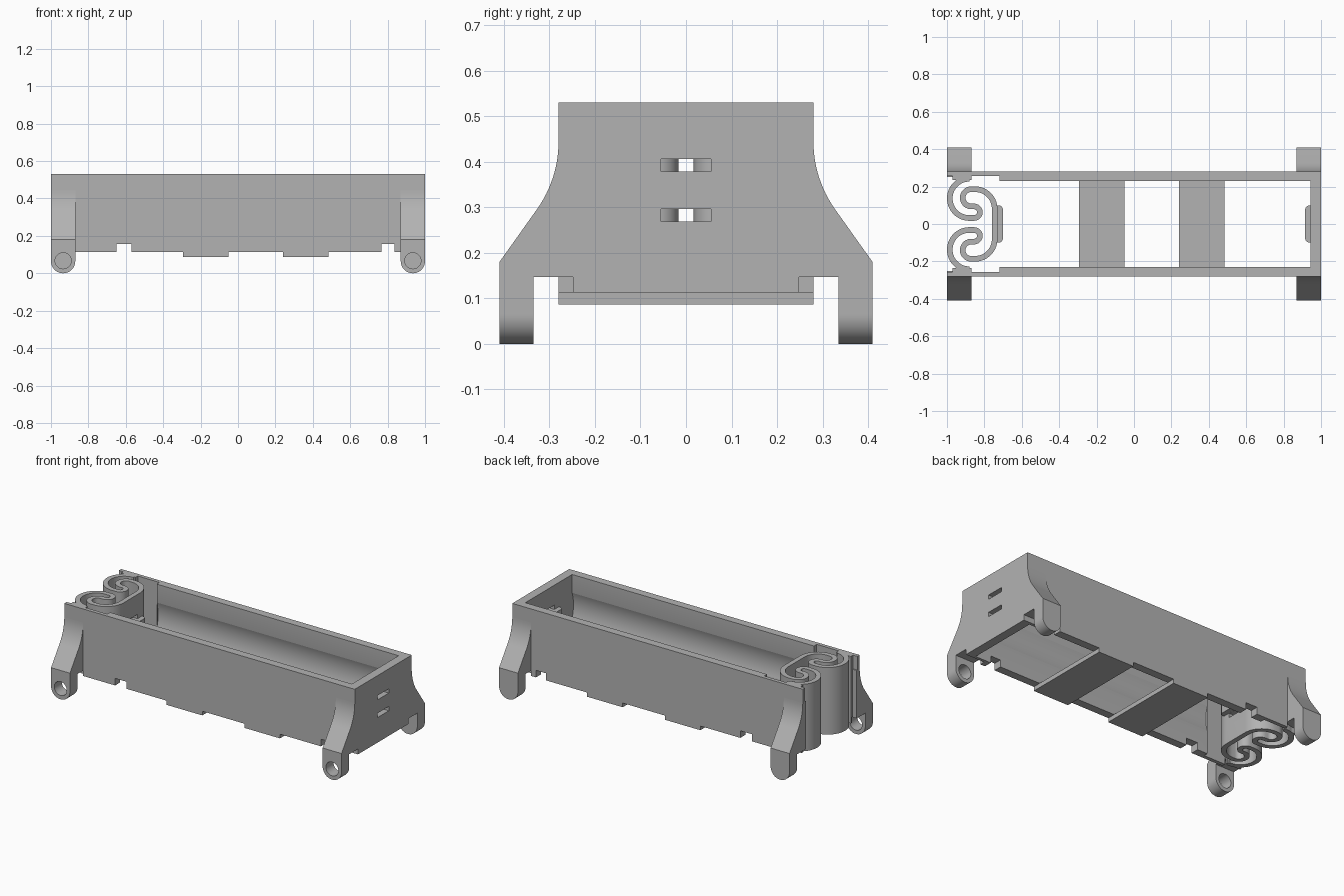
import bpy, bmesh, math
from mathutils import Vector

cube = bpy.data.objects.get("Cube")
if cube:
    bpy.data.objects.remove(cube, do_unlink=True)

grey = bpy.data.materials.new("plain grey plastic")
grey.use_nodes = True
grey.diffuse_color = (0.45, 0.45, 0.45, 1)
grey.node_tree.nodes["Principled BSDF"].inputs["Base Color"].default_value = grey.diffuse_color

BASE, TOP, WALL, INNER = 0.113, 0.53, 0.28, 0.23


def finish(name, bm):
    bmesh.ops.recalc_face_normals(bm, faces=bm.faces)
    mesh = bpy.data.meshes.new(name)
    bm.to_mesh(mesh)
    bm.free()
    mesh.materials.append(grey)
    ob = bpy.data.objects.new(name, mesh)
    bpy.context.collection.objects.link(ob)
    return ob


def prism(name, points, direction):
    """Extrude a flat outline of 3D points along a direction."""
    bm = bmesh.new()
    face = bm.faces.new([bm.verts.new(p) for p in points])
    new = bmesh.ops.extrude_face_region(bm, geom=[face])["geom"]
    bmesh.ops.translate(bm, vec=direction, verts=[v for v in new if isinstance(v, bmesh.types.BMVert)])
    return finish(name, bm)


def boxes(name, spans):
    """One mesh of separate boxes, each given as (x0, x1, y0, y1, z0, z1)."""
    bm = bmesh.new()
    for x0, x1, y0, y1, z0, z1 in spans:
        verts = bmesh.ops.create_cube(bm, size=1)["verts"]
        for v in verts:
            v.co = ((x0, x1)[v.co.x > 0], (y0, y1)[v.co.y > 0], (z0, z1)[v.co.z > 0])
    return finish(name, bm)


def cylinder(name, radius, start, end, sides=64):
    a, b = Vector(start), Vector(end)
    bm = bmesh.new()
    bmesh.ops.create_cone(bm, cap_ends=True, segments=sides, radius1=radius, radius2=radius, depth=(b - a).length)
    turn = (b - a).to_track_quat("Z", "Y")
    for v in bm.verts:
        v.co = turn @ v.co + (a + b) / 2
    return finish(name, bm)


def activate(ob):
    bpy.ops.object.select_all(action="DESELECT")
    ob.select_set(True)
    bpy.context.view_layer.objects.active = ob


def cut(ob, cutter):
    cutter.hide_render = True
    mod = ob.modifiers.new("cut", "BOOLEAN")
    mod.operation, mod.solver, mod.object = "DIFFERENCE", "EXACT", cutter
    activate(ob)
    bpy.ops.object.modifier_apply(modifier=mod.name)
    bpy.data.objects.remove(cutter, do_unlink=True)


def smooth(ob):
    activate(ob)
    bpy.ops.object.shade_smooth_by_angle(angle=math.radians(30))


def arc(cx, cy, r, a0, a1, n):
    steps = [math.radians(a0 + (a1 - a0) * i / n) for i in range(n + 1)]
    return [(cx + r * math.cos(a), cy + r * math.sin(a)) for a in steps]


# Open-ended tray: two long walls, one end wall, thinner walls around the spring
half = [(-1, WALL), (-1, 0.257), (-0.97, 0.257), (-0.97, 0.235), (-0.87, 0.235),
        (-0.87, 0.257), (-0.72, 0.257), (-0.72, INNER), (0.945, INNER)]
plan = [(1, WALL)] + half + [(x, -y) for x, y in reversed(half)] + [(1, -WALL)]
tray = prism("tray_walls", [(x, y, BASE) for x, y in plan], (0, 0, TOP - BASE))

# Shallow round hollow along the inside of the long walls
cut(tray, cylinder("hollow_cutter", 0.243, (-0.72, 0, 0.337), (0.945, 0, 0.337), 96))

# Bottom notches, corner clearances and wire slots
notches = [(x, x + w, -0.4, 0.4, 0, 0.157) for x, w in ((-0.65, 0.08), (0.767, 0.07))]
for s in (-1, 1):
    for x0, x1 in ((-1.1, -0.87), (0.87, 1.1)):
        notches.append((x0, x1, min(s * 0.248, s * 0.4), max(s * 0.248, s * 0.4), 0, 0.147))
slots = [(-0.055, 0.055, z, z + 0.027) for z in (0.269, 0.379)]
cut(tray, boxes("notch_cutter", notches + [(0.85, 1.1) + s for s in slots]))
smooth(tray)

# Floor straps
for name, x in (("right_floor_strap", -0.295), ("left_floor_strap", 0.24)):
    boxes(name, [(x, x + 0.245, -WALL, WALL, 0.087, BASE + 0.001)])

# Folded flexible end: one ribbon that mirrors about the middle
path = arc(-0.88, 0.137, 0.105, 90, 270, 28)
path += arc(-0.855, 0.063, 0.031, -90, 90, 14)
path += arc(-0.87, 0.14, 0.046, 270, 90, 18)
path += arc(-0.85, 0.081, 0.105, 90, 0, 16)
path += [(x, -y) for x, y in reversed(path)]
bm = bmesh.new()
rings = []
for i, p in enumerate(path):
    a, b = path[max(i - 1, 0)], path[min(i + 1, len(path) - 1)]
    side = Vector((a[1] - b[1], b[0] - a[0])).normalized() * 0.015
    rings.append([bm.verts.new((p[0] + s * side.x, p[1] + s * side.y, z))
                  for s, z in ((1, BASE), (-1, BASE), (-1, TOP), (1, TOP))])
for r, q in zip(rings, rings[1:]):
    for k in range(4):
        bm.faces.new((r[k], r[k - 1], q[k - 1], q[k]))
bm.faces.new(rings[0])
bm.faces.new(rings[-1])
spring = finish("flexible_end", bm)
cut(spring, boxes("spring_slot_cutter", [(-0.79, -0.7) + s for s in slots]))
smooth(spring)

# Rounded contact ridges between the wire slots
for name, x, d in (("right_contact_ridge", -0.735, 1), ("left_contact_ridge", 0.95, -1)):
    corner = [(0.01, 0.08)] + arc(0.01, 0.075, 0.025, 90, 0, 8)
    edge = [(0, 0.1)] + [(px, py) for px, py in corner[1:]]
    edge += [(px, -py) for px, py in reversed(edge)]
    smooth(prism(name, [(x + d * px, py, 0.297) for px, py in edge], (0, 0, 0.082)))

# Corner legs: flared bracket above a rounded lug with a cross hole
flare = arc(0.538, 0.445, 0.258, 180, 215.5, 12)
bracket = [(0.25, 0.445)] + flare + [(0.41, 0.18), (0.41, 0.147), (0.25, 0.147)]
lug = [(0.065, 0.147)] + arc(0, 0.065, 0.065, 0, -180, 28) + [(-0.065, 0.147)]
for xname, sx in (("left", 1), ("right", -1)):
    for yname, sy in (("front", -1), ("back", 1)):
        x = sx * 0.935
        smooth(prism(f"{yname}_{xname}_leg_bracket",
                     [(x - 0.065, sy * y, z) for y, z in bracket], (0.13, 0, 0)))
        foot = prism(f"{yname}_{xname}_lug",
                     [(x + px, sy * 0.335, z) for px, z in lug], (0, sy * 0.075, 0))
        cut(foot, cylinder("hole_cutter", 0.043, (x, sy * 0.3, 0.067), (x, sy * 0.45, 0.067), 40))
        smooth(foot)
